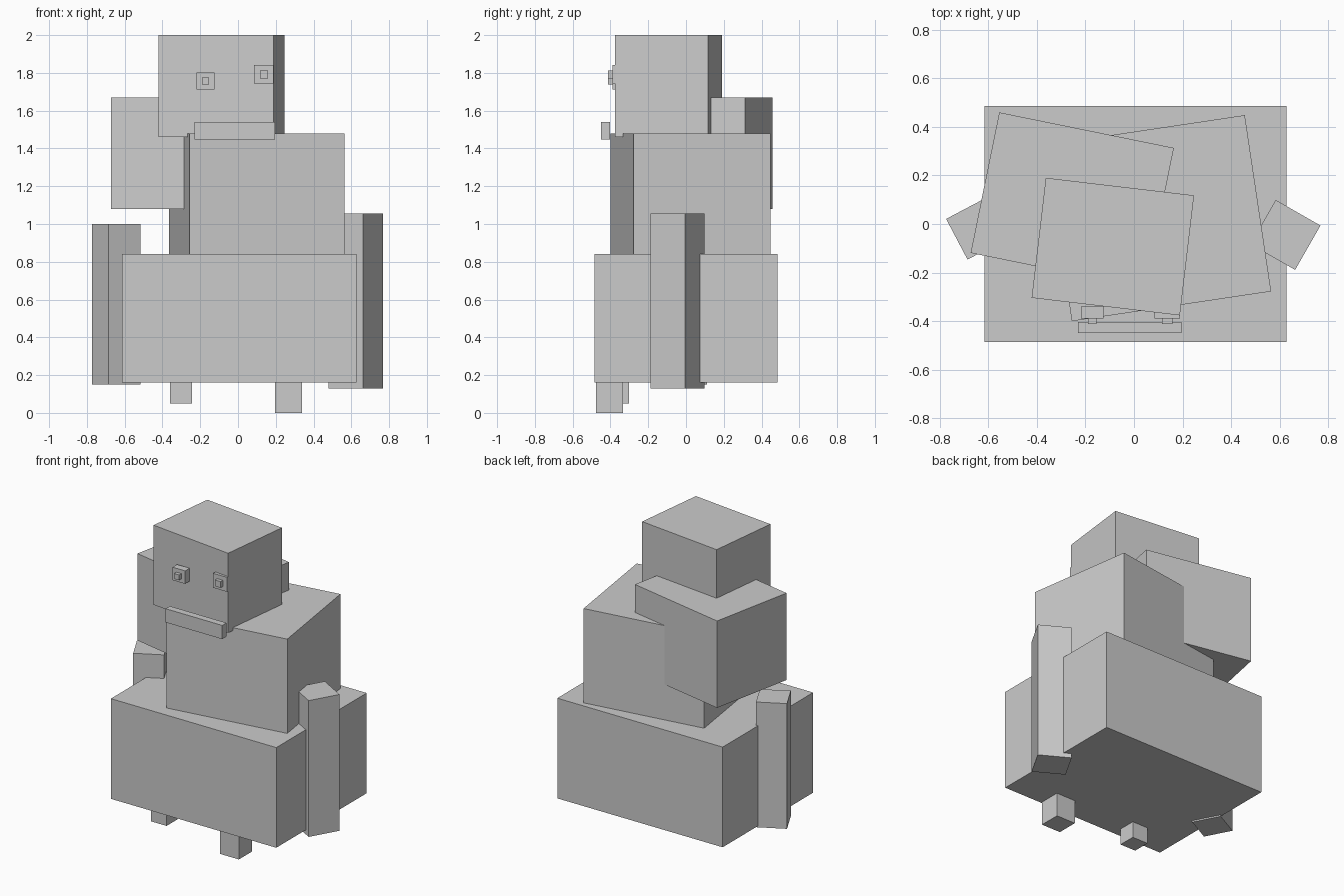
import bpy
import math

default = bpy.data.objects.get("Cube")
if default:
    bpy.data.objects.remove(default, do_unlink=True)

GREY = (0.6, 0.6, 0.6, 1.0)
grey = bpy.data.materials.new("plain grey")
grey.use_nodes = True
grey.diffuse_color = GREY
grey.node_tree.nodes["Principled BSDF"].inputs["Base Color"].default_value = GREY


def block(name, centre, size, z_range, turn=0.0):
    """Upright box: plan centre, plan size, bottom and top height, turn in degrees."""
    low, high = z_range
    bpy.ops.mesh.primitive_cube_add(
        size=1, location=(centre[0], centre[1], (low + high) / 2),
        rotation=(0, 0, math.radians(turn)))
    obj = bpy.context.object
    obj.name = name
    obj.scale = (size[0], size[1], high - low)
    bpy.ops.object.transform_apply(location=False, rotation=False, scale=True)
    obj.data.materials.append(grey)
    return obj


# Stacked body
block("lower_body", (0.006, 0.0), (1.242, 0.97), (0.16, 0.84))
block("upper_body", (0.10, 0.024), (0.829, 0.733), (0.82, 1.48), 8.5)
block("head", (-0.087, -0.093), (0.614, 0.497), (1.46, 2.0), -6.75)
block("back_pack", (-0.254, 0.097), (0.733, 0.59), (1.08, 1.67), -11.5)

# Arms, each turned about its own upright axis
block("left_arm", (0.623, -0.045), (0.212, 0.21), (0.13, 1.055), -29.7)
block("right_arm", (-0.644, -0.018), (0.192, 0.189), (0.15, 1.0), 27.8)

# Feet, sunk slightly into the lower body
block("left_foot", (0.268, -0.404), (0.143, 0.143), (0.0, 0.18))
block("right_foot", (-0.302, -0.36), (0.117, 0.117), (0.05, 0.18))

# Eyes: a square plate with a small pupil block in front
for side, x, z, w, p in (("left", 0.137, 1.792, 0.104, 0.042),
                         ("right", -0.172, 1.757, 0.094, 0.036)):
    block(side + "_eye", (x, -0.364), (w, 0.048), (z - w / 2 + 0.003, z + w / 2 - 0.003))
    block(side + "_pupil", (x, -0.399), (p, 0.026), (z - p / 2, z + p / 2))

# Mouth bar
block("mouth", (-0.017, -0.426), (0.425, 0.046), (1.447, 1.54))
